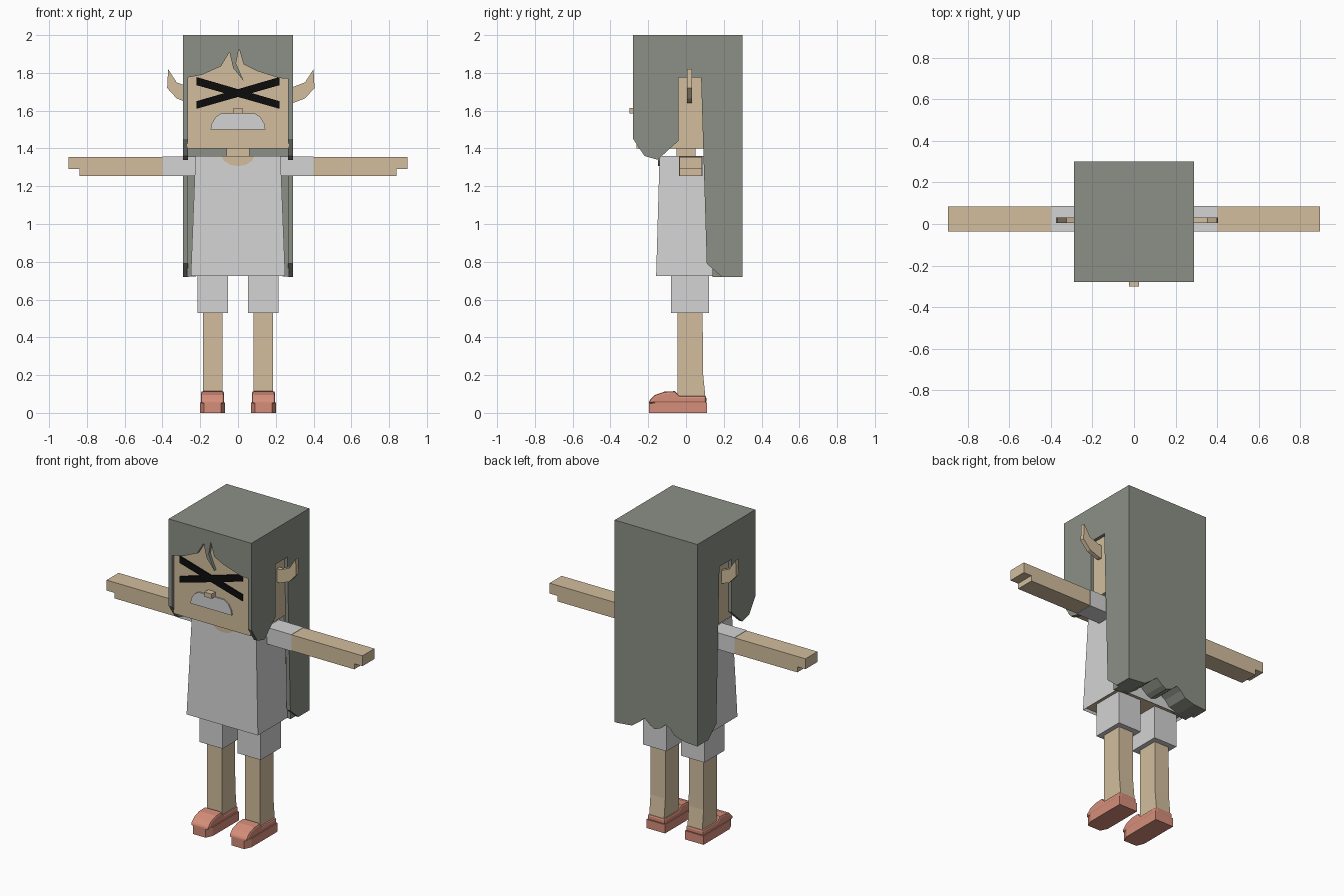
import bpy, bmesh

cube = bpy.data.objects.get("Cube")
if cube:
    bpy.data.objects.remove(cube, do_unlink=True)


def material(name, *srgb):
    mat = bpy.data.materials.new(name)
    mat.use_nodes = True
    color = [((c / 255 + 0.055) / 1.055) ** 2.4 for c in srgb] + [1]
    mat.diffuse_color = color
    mat.node_tree.nodes["Principled BSDF"].inputs["Base Color"].default_value = color
    return mat


SKIN = material("skin", 210, 190, 158)
CLOTH = material("pale cloth", 211, 211, 211)
HAIR = material("grey green hair", 140, 144, 134)
SHOE = material("coral shoe", 214, 142, 122)
BLACK = material("black", 12, 12, 12)


def finish(name, bm, *mats):
    bmesh.ops.recalc_face_normals(bm, faces=bm.faces[:])
    mesh = bpy.data.meshes.new(name)
    bm.to_mesh(mesh)
    bm.free()
    for mat in mats:
        mesh.materials.append(mat)
    obj = bpy.data.objects.new(name, mesh)
    bpy.context.collection.objects.link(obj)
    return obj


def prism(name, points, axis, start, end, mat):
    """Extrude a 2D outline along an axis; the outline uses the other two axes in order."""
    def place(p, d):
        co = list(p)
        co.insert("xyz".index(axis), d)
        return co
    bm = bmesh.new()
    face = bm.faces.new([bm.verts.new(place(p, start)) for p in points])
    new = bmesh.ops.extrude_face_region(bm, geom=[face])["geom"]
    for v in new:
        if isinstance(v, bmesh.types.BMVert):
            v.co["xyz".index(axis)] = end
    return finish(name, bm, mat)


def box(name, x, y, z, mat):
    outline = [(x[0], y[0]), (x[1], y[0]), (x[1], y[1]), (x[0], y[1])]
    return prism(name, outline, "z", z[0], z[1], mat)


def taper_box(name, low, high, mats):
    """Box whose bottom and top rectangles differ: (x0, x1, y0, y1, z)."""
    bm = bmesh.new()
    rings = []
    for x0, x1, y0, y1, z in (low, high):
        rings.append([bm.verts.new(p) for p in
                      ((x0, y0, z), (x1, y0, z), (x1, y1, z), (x0, y1, z))])
    a, b = rings
    for i in range(4):
        j = (i + 1) % 4
        bm.faces.new((a[i], a[j], b[j], b[i]))
    bottom = bm.faces.new(a)
    bm.faces.new(b)
    if len(mats) > 1:  # recessed lining under the hem
        bmesh.ops.recalc_face_normals(bm, faces=bm.faces[:])
        bmesh.ops.inset_region(bm, faces=[bottom], thickness=0.012, depth=-0.015)
        bottom.material_index = 1
    return finish(name, bm, *mats)


# Head, neck and face
box("head", (-0.27, 0.27), (-0.262, 0.15), (1.40, 1.96), SKIN)
box("neck", (-0.06, 0.06), (-0.05, 0.05), (1.33, 1.41), SKIN)
box("nose", (-0.025, 0.025), (-0.30, -0.26), (1.585, 1.615), SKIN)
mouth = [(-0.145, 1.50), (0.145, 1.50), (0.14, 1.53), (0.12, 1.565), (0.09, 1.585),
         (-0.09, 1.585), (-0.12, 1.565), (-0.14, 1.53)]
prism("mouth", mouth, "y", -0.27, -0.261, CLOTH)

# Hair: crown, fringe and long back with a ragged hem
box("hair_crown", (-0.27, 0.27), (-0.26, 0.30), (1.95, 2.0), HAIR)
fringe = [(-0.27, 2.0), (-0.27, 1.775), (-0.19, 1.79), (-0.09, 1.835), (-0.045, 1.91),
          (-0.025, 1.825), (0.03, 1.757), (-0.01, 1.85), (0.005, 1.93), (0.03, 1.845),
          (0.10, 1.81), (0.22, 1.772), (0.27, 1.77), (0.27, 2.0)]
prism("hair_fringe", fringe, "y", -0.28, -0.26, HAIR)
back = [(-0.27, 2.0), (-0.27, 0.72), (-0.20, 0.725), (-0.13, 0.745), (-0.10, 0.78),
        (-0.07, 0.80), (-0.03, 0.765), (0.01, 0.75), (0.04, 0.765), (0.08, 0.80),
        (0.12, 0.765), (0.17, 0.73), (0.27, 0.72), (0.27, 2.0)]
prism("hair_back", back, "y", 0.14, 0.30, HAIR)
side_hair = [(-0.28, 2.0), (-0.28, 1.45), (-0.22, 1.36), (-0.15, 1.34), (-0.04, 1.44),
             (-0.04, 1.775), (0.08, 1.775), (0.11, 0.79), (0.19, 0.72), (0.30, 0.72),
             (0.30, 2.0)]

# Shirt with skin showing at the neckline and under the hem
taper_box("shirt", (-0.25, 0.25, -0.158, 0.16, 0.725),
          (-0.225, 0.225, -0.14, 0.15, 1.36), (CLOTH, SKIN))
neckline = [(-0.088, 1.361), (-0.075, 1.335), (-0.04, 1.313), (0, 1.306),
            (0.04, 1.313), (0.075, 1.335), (0.088, 1.361)]
prism("neckline", neckline, "y", -0.147, -0.139, SKIN)

# Paired parts
ear = [(0.25, 1.725), (0.275, 1.725), (0.34, 1.75), (0.385, 1.82), (0.39, 1.72),
       (0.34, 1.665), (0.275, 1.64), (0.25, 1.64)]
arm = [(0.40, 1.255), (0.84, 1.255), (0.84, 1.29), (0.897, 1.29), (0.897, 1.356),
       (0.40, 1.356)]
eye_bar = [(-0.22, 1.735), (0.22, 1.61), (0.22, 1.65), (-0.22, 1.778)]
sole = [(0.07, 0.11), (0.07, -0.15), (0.09, -0.195), (0.18, -0.195), (0.2, -0.15), (0.2, 0.11)]
upper = [(0.108, 0.05), (0.108, 0.09), (-0.035, 0.09), (-0.06, 0.115), (-0.115, 0.112),
         (-0.165, 0.095), (-0.19, 0.07), (-0.2, 0.05)]


def mirrored(points, s):
    return [(s * p[0], p[1]) for p in points]


def span(a, b, s):
    return (s * a, s * b)


for side, s in (("left", 1), ("right", -1)):
    prism(side + "_hair", side_hair, "x", s * 0.265, s * 0.29, HAIR)
    prism(side + "_eye_bar", mirrored(eye_bar, s), "y", -0.27, -0.261, BLACK)
    ear_obj = prism(side + "_ear", mirrored(ear, s), "y", 0.005, 0.032, SKIN)
    ear_obj.location.x = 0.015
    box(side + "_sleeve", span(0.2, 0.40, s), (-0.037, 0.087), (1.253, 1.358), CLOTH)
    prism(side + "_arm", mirrored(arm, s), "y", -0.035, 0.085, SKIN)
    box(side + "_shorts", span(0.052, 0.215, s), (-0.08, 0.122), (0.53, 0.75), CLOTH)
    leg = [(-0.045, 0.54), (-0.045, 0.08), (0.103, 0.08), (0.09, 0.21), (0.088, 0.54)]
    prism(side + "_leg", leg, "x", s * 0.082, s * 0.186, SKIN)
    prism(side + "_sole", mirrored(sole, s), "z", 0, 0.055, SHOE)
    shoe = prism(side + "_shoe", upper, "x", s * 0.073, s * 0.197, SHOE)
    bevel = shoe.modifiers.new("rounded_edges", "BEVEL")
    bevel.width = 0.012
    bevel.segments = 2
    bevel.angle_limit = 1.0
